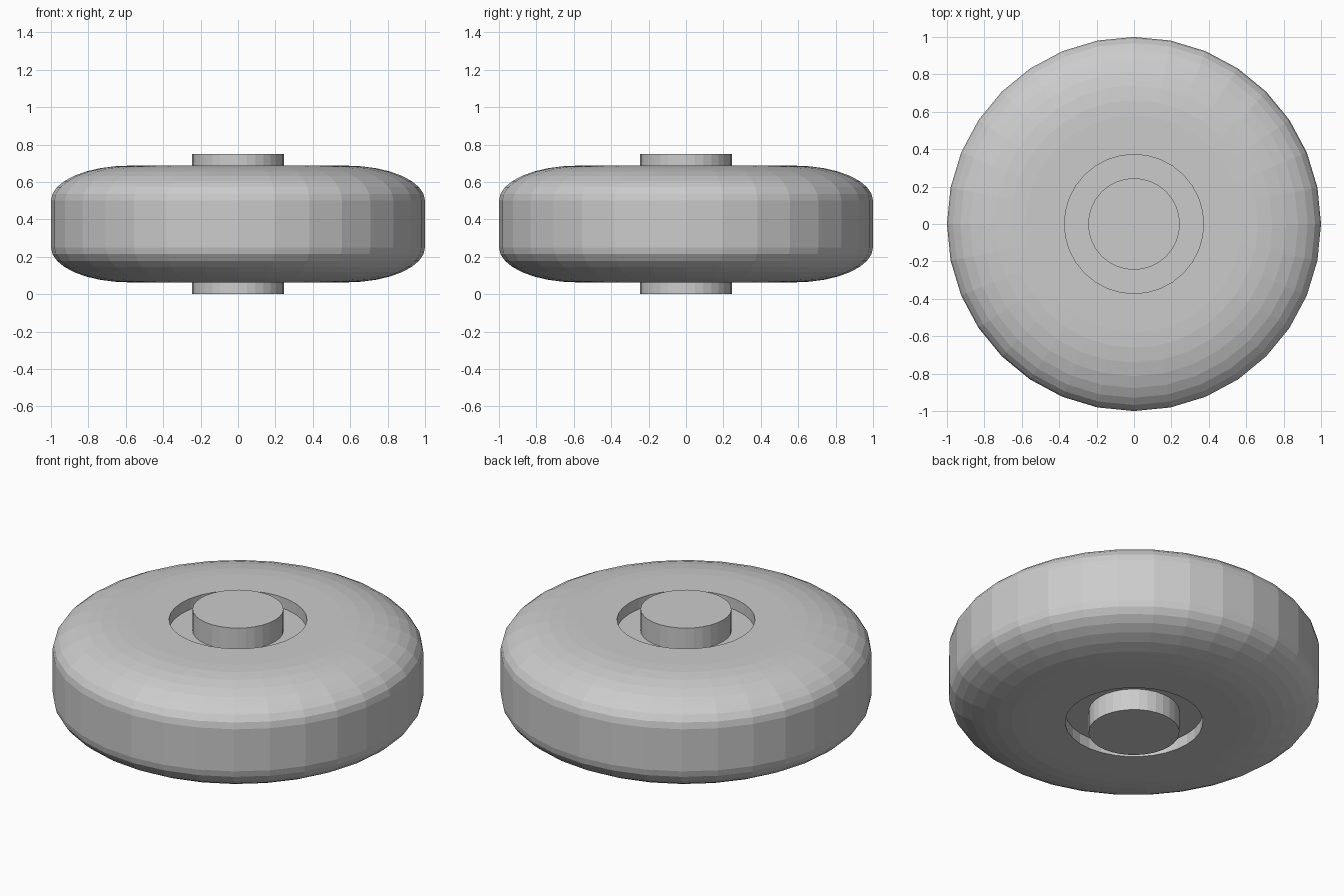
import bpy, bmesh, math

if "Cube" in bpy.data.objects:
    bpy.data.objects.remove(bpy.data.objects["Cube"])

SIDES = 32
MID, HALF = 0.375, 0.312       # wheel centre height and half width


def revolve(name, profile, closed):
    """Spin an (r, z) profile around z; r = 0 is avoided, open ends get capped."""
    bm = bmesh.new()
    rings = []
    for r, z in profile:
        rings.append([bm.verts.new((r * math.cos(2 * math.pi * i / SIDES),
                                    r * math.sin(2 * math.pi * i / SIDES), z))
                      for i in range(SIDES)])
    pairs = list(zip(rings, rings[1:]))
    if closed:
        pairs.append((rings[-1], rings[0]))
    else:
        bm.faces.new(rings[0])
        bm.faces.new(rings[-1])
    for a, b in pairs:
        for i in range(SIDES):
            j = (i + 1) % SIDES
            bm.faces.new((a[i], a[j], b[j], b[i]))
    bmesh.ops.recalc_face_normals(bm, faces=bm.faces)
    me = bpy.data.meshes.new(name)
    bm.to_mesh(me)
    bm.free()
    ob = bpy.data.objects.new(name, me)
    bpy.context.collection.objects.link(ob)
    return ob


# Wheel: elliptical shoulders, shallow round recess on both faces
STEPS = 8
shoulder = [(0.58 + 0.42 * math.cos(t), 0.125 + (HALF - 0.125) * math.sin(t))
            for t in (math.pi / 2 * k / STEPS for k in range(STEPS + 1))]
upper = shoulder + [(0.372, HALF), (0.372, HALF - 0.065)]
half_top = [(r, MID + z) for r, z in upper]
half_bottom = [(r, MID - z) for r, z in reversed(upper)]
revolve("wheel", half_bottom + half_top, closed=False)

# Axle: straight pin through the wheel
revolve("axle", [(0.245, 0.0), (0.245, 2 * MID)], closed=False)
